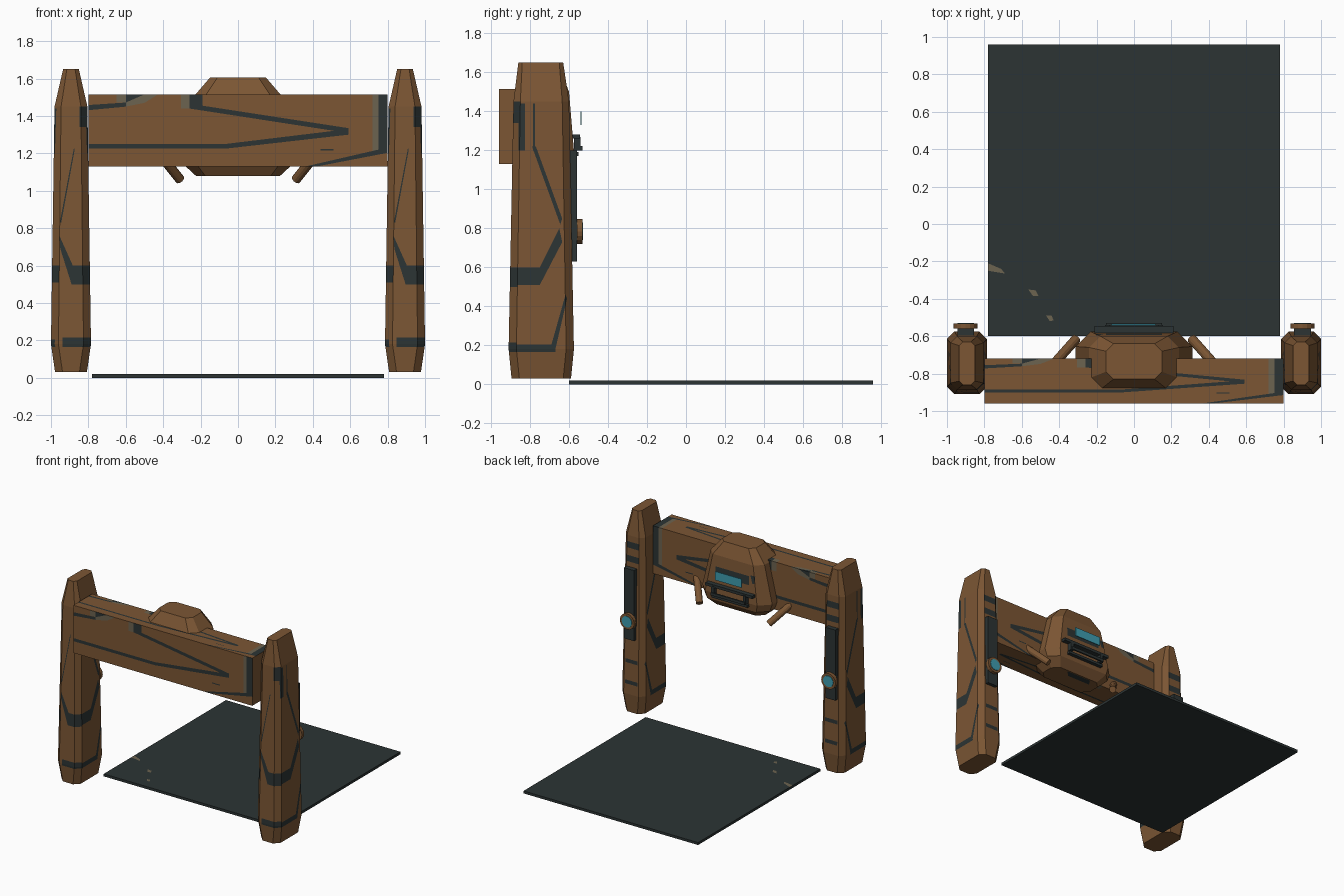
import bpy, bmesh, math
from mathutils import Vector

if "Cube" in bpy.data.objects:
    bpy.data.objects.remove(bpy.data.objects["Cube"])


def material(name, rgb):
    m = bpy.data.materials.new(name)
    m.diffuse_color = (*rgb, 1)
    m.use_nodes = True
    m.node_tree.nodes["Principled BSDF"].inputs["Base Color"].default_value = m.diffuse_color
    return m


BRONZE, DARK, GREY, CYAN = range(4)
MATS = [material("bronze", (0.2, 0.093, 0.034)),
        material("dark slate", (0.025, 0.034, 0.034)),
        material("worn grey", (0.15, 0.125, 0.08)),
        material("cyan glow", (0.05, 0.34, 0.44))]


def finish(bm, name, mat=None, location=(0, 0, 0)):
    bmesh.ops.recalc_face_normals(bm, faces=bm.faces)
    me = bpy.data.meshes.new(name)
    for m in MATS:
        me.materials.append(m)
    if mat is not None:
        for f in bm.faces:
            f.material_index = mat
    bm.to_mesh(me)
    bm.free()
    return place(me, name, location)


def place(me, name, location):
    ob = bpy.data.objects.new(name, me)
    ob.location = location
    bpy.context.collection.objects.link(ob)
    return ob


def box_bm(x0, x1, y0, y1, z0, z1):
    bm = bmesh.new()
    bmesh.ops.create_cube(bm, size=1)
    for v in bm.verts:
        v.co = ((x0 + x1) / 2 + v.co.x * (x1 - x0),
                (y0 + y1) / 2 + v.co.y * (y1 - y0),
                (z0 + z1) / 2 + v.co.z * (z1 - z0))
    bm.normal_update()
    return bm


def box(name, mat, *b):
    return finish(box_bm(*b), name, mat)


def rod(name, mat, a, b, r, sides):
    a, b = Vector(a), Vector(b)
    bm = bmesh.new()
    bmesh.ops.create_cone(bm, cap_ends=True, segments=sides, radius1=r, radius2=r, depth=(b - a).length)
    ob = finish(bm, name, mat, (a + b) / 2)
    ob.rotation_euler = (b - a).to_track_quat('Z', 'Y').to_euler()
    return ob


def loft(levels):
    """Stack of chamfered rectangles: (z, half width, y0, y1, chamfer)."""
    bm = bmesh.new()
    rings = []
    for z, h, y0, y1, c in levels:
        pts = [(-h + c, y0), (h - c, y0), (h, y0 + c), (h, y1 - c),
               (h - c, y1), (-h + c, y1), (-h, y1 - c), (-h, y0 + c)]
        rings.append([bm.verts.new((x, y, z)) for x, y in pts])
    for a, b in zip(rings, rings[1:]):
        for i in range(8):
            j = (i + 1) % 8
            bm.faces.new((a[i], a[j], b[j], b[i]))
    bm.faces.new(rings[0][::-1])
    bm.faces.new(rings[-1])
    bm.normal_update()
    return bm


def paint(bm, direction, u, v, poly, mat):
    """Cut a convex outline, seen along a direction, into the faces and colour the inside."""
    d = Vector(direction)
    area = sum(p[0] * q[1] - q[0] * p[1] for p, q in zip(poly, poly[1:] + poly[:1]))
    if area < 0:
        poly = poly[::-1]
    planes = []

    def inside():
        return [f for f in bm.faces if f.normal.dot(d) > 0.5 and
                all((f.calc_center_median() - co).dot(no) < 0 for co, no in planes)]

    for p, q in zip(poly, poly[1:] + poly[:1]):
        co, no = Vector((0, 0, 0)), Vector((0, 0, 0))
        co[u], co[v] = p
        no[u], no[v] = q[1] - p[1], p[0] - q[0]
        no.normalize()
        faces = inside()
        geom = set(faces)
        for f in faces:
            geom.update(f.edges)
            geom.update(f.verts)
        if faces:
            bmesh.ops.bisect_plane(bm, geom=list(geom), dist=1e-5, plane_co=co, plane_no=no)
            bm.normal_update()
        planes.append((co, no))
    for f in inside():
        f.material_index = mat


def rect(a, b, c, d):
    return [(a, c), (b, c), (b, d), (a, d)]


# Floor plate with worn spots
bm = box_bm(-0.78, 0.78, -0.6, 0.96, 0, 0.02)
for f in bm.faces:
    f.material_index = DARK
for spot in ([(-0.78, -0.21), (-0.78, -0.25), (-0.69, -0.265), (-0.71, -0.24)],
             [(-0.565, -0.35), (-0.54, -0.385), (-0.51, -0.385), (-0.525, -0.355)],
             [(-0.47, -0.49), (-0.45, -0.52), (-0.43, -0.515), (-0.44, -0.49)]):
    paint(bm, (0, 0, 1), 0, 1, spot, GREY)
finish(bm, "floor_plate")

# Pillars with painted stripes; both share one mesh
bm = loft([(0.03, 0.085, -0.895, -0.59, 0.04), (0.18, 0.107, -0.91, -0.575, 0.04),
           (1.45, 0.088, -0.885, -0.6, 0.035), (1.65, 0.042, -0.86, -0.63, 0.02)])
for p in ([(-0.06, 0.83), (-0.052, 0.83), (0.02, 1.22), (0.016, 1.23)],
          [(-0.062, 0.76), (-0.057, 0.69), (0.003, 0.5), (0.01, 0.6)],
          [(0.003, 0.5), (0.12, 0.5), (0.12, 0.6), (0.01, 0.6)],
          rect(-0.045, 0.12, 0.165, 0.215), rect(0.045, 0.12, 1.34, 1.45)):
    paint(bm, (0, -1, 0), 0, 2, p, DARK)
for s in (1, -1):
    for p in (rect(-0.92, -0.75, 0.51, 0.6),
              [(-0.75, 0.51), (-0.635, 0.73), (-0.65, 0.8), (-0.75, 0.6)],
              [(-0.79, 1.22), (-0.77, 1.22), (-0.635, 0.85), (-0.645, 0.82)],
              rect(-0.89, -0.67, 0.165, 0.205),
              [(-0.69, 0.205), (-0.67, 0.18), (-0.61, 0.44), (-0.618, 0.46)],
              rect(-0.86, -0.825, 1.2, 1.44), rect(-0.785, -0.775, 1.2, 1.44)):
        paint(bm, (s, 0, 0), 1, 2, p, DARK)
for z0, z1 in ((0.26, 0.29), (0.43, 0.46), (1.24, 1.29), (1.35, 1.4)):
    paint(bm, (0, 1, 0), 0, 2, rect(-0.055, 0.055, z0, z1), DARK)
right = finish(bm, "right_pillar", None, (0.893, 0, 0))
place(right.data, "left_pillar", (-0.893, 0, 0))

# Cross beam: the same pattern on front, back, top and underside
bm = box_bm(-0.8, 0.8, -0.96, -0.72, 1.13, 1.515)
pattern = [
    (DARK, [(-0.26, 1.44), (-0.19, 1.455), (-0.19, 1.52), (-0.26, 1.52)]),
    (DARK, [(-0.26, 1.44), (0.55, 1.315), (0.59, 1.335), (-0.19, 1.455)]),
    (DARK, [(0.55, 1.32), (0.59, 1.3), (0.59, 1.335), (0.55, 1.34)]),
    (DARK, [(-0.07, 1.225), (0.59, 1.3), (0.55, 1.325), (-0.07, 1.25)]),
    (DARK, rect(-0.81, -0.07, 1.225, 1.25)),
    (GREY, rect(-0.305, -0.26, 1.44, 1.52)),
    (DARK, [(-0.81, 1.43), (-0.6, 1.45), (-0.6, 1.472), (-0.81, 1.458)]),
    (GREY, [(-0.6, 1.45), (-0.5, 1.47), (-0.42, 1.52), (-0.49, 1.52), (-0.6, 1.472)]),
    (DARK, [(-0.6, 1.472), (-0.49, 1.52), (-0.6, 1.52)]),
    (GREY, rect(-0.65, -0.6, 1.472, 1.52)),
    (GREY, rect(0.72, 0.75, 1.2, 1.52)),
    (DARK, rect(0.75, 0.81, 1.22, 1.52)),
    (DARK, [(0.36, 1.13), (0.42, 1.13), (0.81, 1.205), (0.81, 1.22), (0.75, 1.22)]),
    (DARK, rect(0.44, 0.51, 1.215, 1.223))]
for mat, p in pattern:
    flat = [(x, -0.96 + (z - 1.13) * 0.24 / 0.385) for x, z in p]
    for s in (-1, 1):
        paint(bm, (0, s, 0), 0, 2, p, mat)
        paint(bm, (0, 0, s), 0, 1, flat, mat)
finish(bm, "cross_beam")

# Scanner head in the middle of the beam
bm = loft([(1.08, 0.225, -0.83, -0.64, 0.05), (1.14, 0.29, -0.87, -0.585, 0.07),
           (1.2, 0.312, -0.88, -0.575, 0.08), (1.5, 0.24, -0.885, -0.6, 0.06),
           (1.605, 0.15, -0.83, -0.64, 0.04)])
paint(bm, (0, 1, 0), 0, 2, [(-0.2, 1.42), (-0.16, 1.42), (-0.18, 1.36), (-0.2, 1.36)], DARK)
paint(bm, (0, 1, 0), 0, 2, rect(-0.15, 0.15, 1.34, 1.41), DARK)
paint(bm, (0, 0, -1), 0, 1, [(-0.15, -0.7), (0.05, -0.7), (0.1, -0.65), (-0.12, -0.65)], DARK)
finish(bm, "scanner_head")

# Screen, rail and handle on the head
box("head_screen", CYAN, -0.12, 0.115, -0.542, -0.535, 1.33, 1.4)
box("head_rail", DARK, -0.21, 0.21, -0.59, -0.545, 1.26, 1.282)
box("lower_rail", DARK, -0.16, 0.16, -0.59, -0.552, 1.172, 1.192)
box("handle_bar", DARK, -0.15, 0.15, -0.542, -0.53, 1.2, 1.222)

# Mirrored details: struts, handle arms, pillar strips and lamps
for side, s in (("left", -1), ("right", 1)):
    rod(side + "_strut", BRONZE, (s * 0.31, -0.615, 1.06), (s * 0.43, -0.75, 1.21), 0.026, 12)
    x0, x1 = sorted((s * 0.13, s * 0.155))
    box(side + "_handle_arm", DARK, x0, x1, -0.575, -0.54, 1.2, 1.27)
    x = s * 0.9
    box(side + "_pillar_strip", DARK, x - 0.045, x + 0.045, -0.6, -0.558, 0.63, 1.2)
    rod(side + "_lamp_ring", BRONZE, (x, -0.56, 0.785), (x, -0.532, 0.785), 0.064, 16)
    rod(side + "_lamp_lens", CYAN, (x, -0.55, 0.785), (x, -0.528, 0.785), 0.045, 16)
